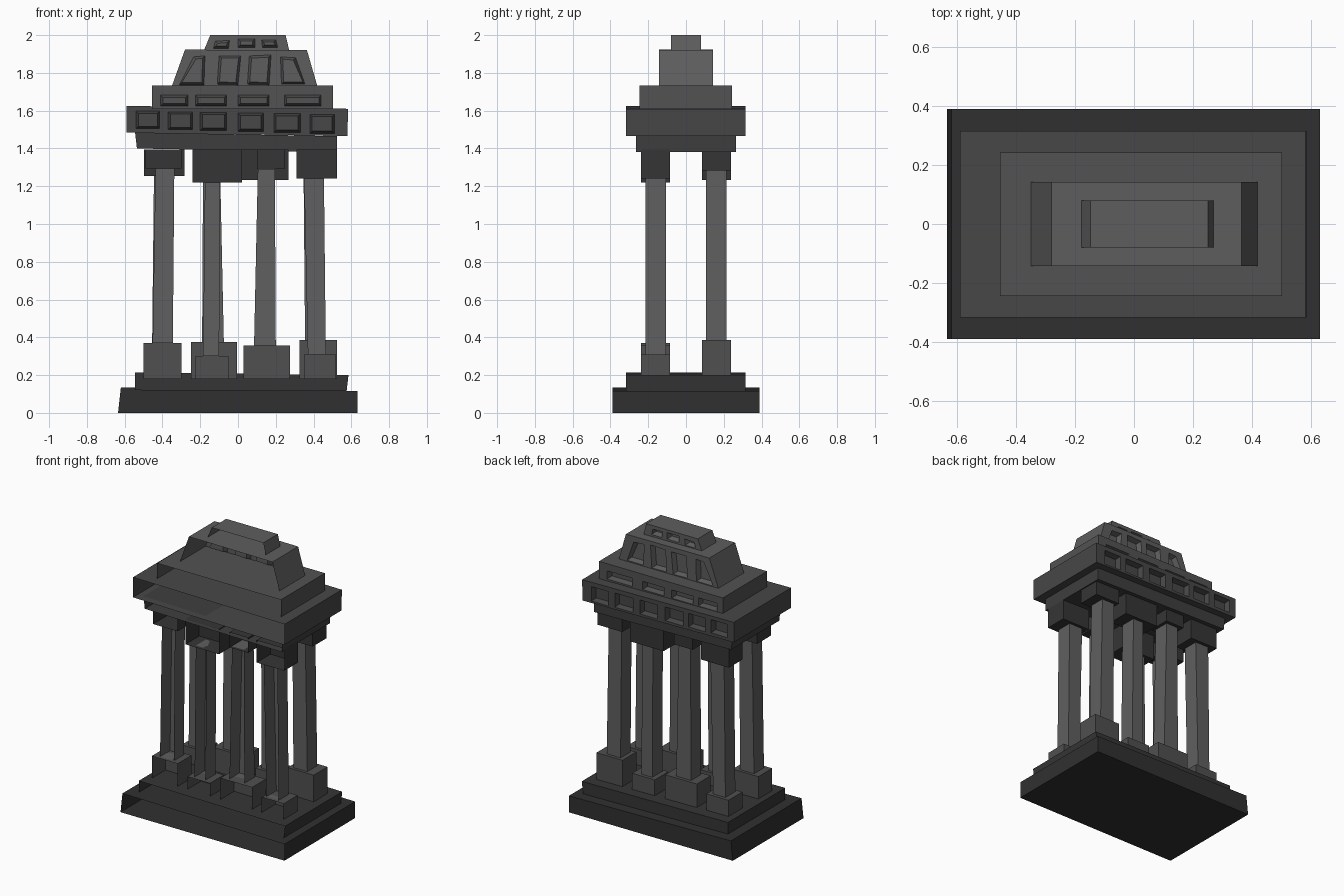
import bpy

if "Cube" in bpy.data.objects:
    bpy.data.objects.remove(bpy.data.objects["Cube"])


def tone(name, v):
    m = bpy.data.materials.new(name)
    m.diffuse_color = (v, v, v, 1)
    m.use_nodes = True
    m.node_tree.nodes["Principled BSDF"].inputs["Base Color"].default_value = m.diffuse_color
    return m


# dark stone tones
BASE = tone("base_stone", .03)
STEP = tone("step_stone", .036)
PLINTH = tone("plinth_stone", .08)
SHAFT = tone("shaft_stone", .115)
CAPITAL = tone("capital_stone", .036)
BEAM = tone("beam_stone", .048)
FRIEZE = tone("frieze_stone", .063)
ATTIC = tone("attic_stone", .085)
ROOF = tone("roof_stone", .11)


def rect(x0, x1, z0, z1):
    return [(x0, z0), (x1, z0), (x1, z1), (x0, z1)]


def lerp(a, b, t):
    return (a[0] + (b[0] - a[0]) * t, a[1] + (b[1] - a[1]) * t)


def block(name, mat, quad, y0, y1, windows=(), closed=False, depth=0.035, inset=0.012):
    """Extruded quad (x, z outline), open at the front, optional tapered recesses in the back."""
    verts, faces = [], []

    def face(pts):
        n = len(verts)
        verts.extend(pts)
        faces.append(list(range(n, n + len(pts))))

    def at(p, y):
        return (p[0], y, p[1])

    for i in range(4):
        a, b = quad[i], quad[(i + 1) % 4]
        face([at(a, y0), at(a, y1), at(b, y1), at(b, y0)])
    if closed:
        face([at(p, y0) for p in quad])
    if not windows:
        face([at(p, y1) for p in reversed(quad)])

    # split the back into one cell per window, then ring and recess each
    bl, br, tr, tl = quad
    cuts_b, cuts_t = [0.0], [0.0]
    for w, v in zip(windows, windows[1:]):
        cuts_b.append(((w[1][0] + v[0][0]) / 2 - bl[0]) / (br[0] - bl[0]))
        cuts_t.append(((w[2][0] + v[3][0]) / 2 - tl[0]) / (tr[0] - tl[0]))
    cuts_b.append(1.0)
    cuts_t.append(1.0)
    for k, w in enumerate(windows):
        cell = [lerp(bl, br, cuts_b[k]), lerp(bl, br, cuts_b[k + 1]),
                lerp(tl, tr, cuts_t[k + 1]), lerp(tl, tr, cuts_t[k])]
        s = inset
        inner = [(p[0] + dx * s, p[1] + dz * s)
                 for p, (dx, dz) in zip(w, [(1, 1), (-1, 1), (-1, -1), (1, -1)])]
        for i in range(4):
            j = (i + 1) % 4
            face([at(w[i], y1), at(w[j], y1), at(cell[j], y1), at(cell[i], y1)])
            face([at(inner[i], y1 - depth), at(inner[j], y1 - depth), at(w[j], y1), at(w[i], y1)])
        face([at(p, y1 - depth) for p in reversed(inner)])

    me = bpy.data.meshes.new(name)
    me.from_pydata(verts, [], faces)
    me.materials.append(mat)
    ob = bpy.data.objects.new(name, me)
    bpy.context.collection.objects.link(ob)


# stepped base
block("lower_step", BASE, [(-.635, 0), (.632, 0), (.632, .115), (-.62, .135)], -.39, .39)
block("upper_step", STEP, [(-.545, .12), (.575, .115), (.585, .2), (-.545, .215)], -.317, .315)

# columns: plinth x0, x1, top / shaft bottom x0, x1, top x0, x1 / capital x0, x1, bottom
columns = [
    (-.5, -.3, .37, -.452, -.345, -.437, -.337, -.49, -.30, 1.295),
    (-.225, -.05, .30, -.185, -.1, -.175, -.095, -.24, .02, 1.22),
    (.03, .275, .358, .085, .2, .105, .195, .10, .245, 1.29),
    (.35, .52, .31, .37, .465, .35, .455, .31, .525, 1.24),
]


def turned(quad, c):
    # half-turn of the outline for the back row
    flip = [(c - x, z) for x, z in quad]
    return [flip[1], flip[0], flip[3], flip[2]]


for n, (p0, p1, pt, b0, b1, t0, t1, c0, c1, cb) in enumerate(columns, 1):
    for row in ("front", "back"):
        back = row == "back"
        if back:  # slightly different heights at the back
            pt += .017
            cb += -.012 if n == 1 else .014
        parts = [("plinth", PLINTH, rect(p0, p1, .18, pt), .085, .238, .025),
                 ("shaft", SHAFT, [(b0, pt), (b1, pt), (t1, cb), (t0, cb)], .105, .215, .01),
                 ("capital", CAPITAL, rect(c0, c1, cb, 1.395), .085, .238, .027)]
        for part, mat, quad, near, far, c in parts:
            if back:
                block(f"back_{part}_{n}", mat, turned(quad, c), near, far, closed=True)
            else:
                block(f"front_{part}_{n}", mat, quad, -far, -near)

# entablature and roof tiers
block("architrave", BEAM, [(-.535, 1.4), (.525, 1.38), (.525, 1.465), (-.545, 1.485)], -.265, .265)

frieze = [(-.54, -.415), (-.37, -.24), (-.2, -.06), (0, .135), (.19, .33), (.38, .51)]
block("frieze", FRIEZE, [(-.59, 1.485), (.58, 1.465), (.582, 1.61), (-.59, 1.625)], -.317, .315,
      [rect(a, b, 1.505 - .005 * i, 1.597 - .0033 * i) for i, (a, b) in enumerate(frieze)])

tier = [(-.41, -.265), (-.225, -.06), (0, .165), (.245, .44)]
block("attic_tier", ATTIC, rect(-.455, .502, 1.61, 1.732), -.245, .243,
      [rect(a, b, 1.625, 1.682) for a, b in tier])

block("sloped_roof", ROOF, [(-.35, 1.73), (.42, 1.73), (.365, 1.92), (-.28, 1.925)], -.142, .142,
      [[(-.31, 1.737), (-.18, 1.737), (-.175, 1.89), (-.235, 1.885)],
       [(-.11, 1.74), (0, 1.737), (.015, 1.89), (-.1, 1.89)],
       [(.05, 1.74), (.165, 1.737), (.175, 1.895), (.06, 1.89)],
       [(.23, 1.74), (.355, 1.74), (.305, 1.88), (.225, 1.885)]])

block("roof_cap", ROOF, [(-.18, 1.92), (.272, 1.915), (.252, 2.0), (-.147, 2.0)], -.08, .08,
      [[(-.13, 1.93), (-.05, 1.93), (-.045, 1.972), (-.12, 1.968)],
       rect(0, .09, 1.935, 1.98),
       [(.13, 1.935), (.21, 1.935), (.2, 1.975), (.125, 1.975)]])
